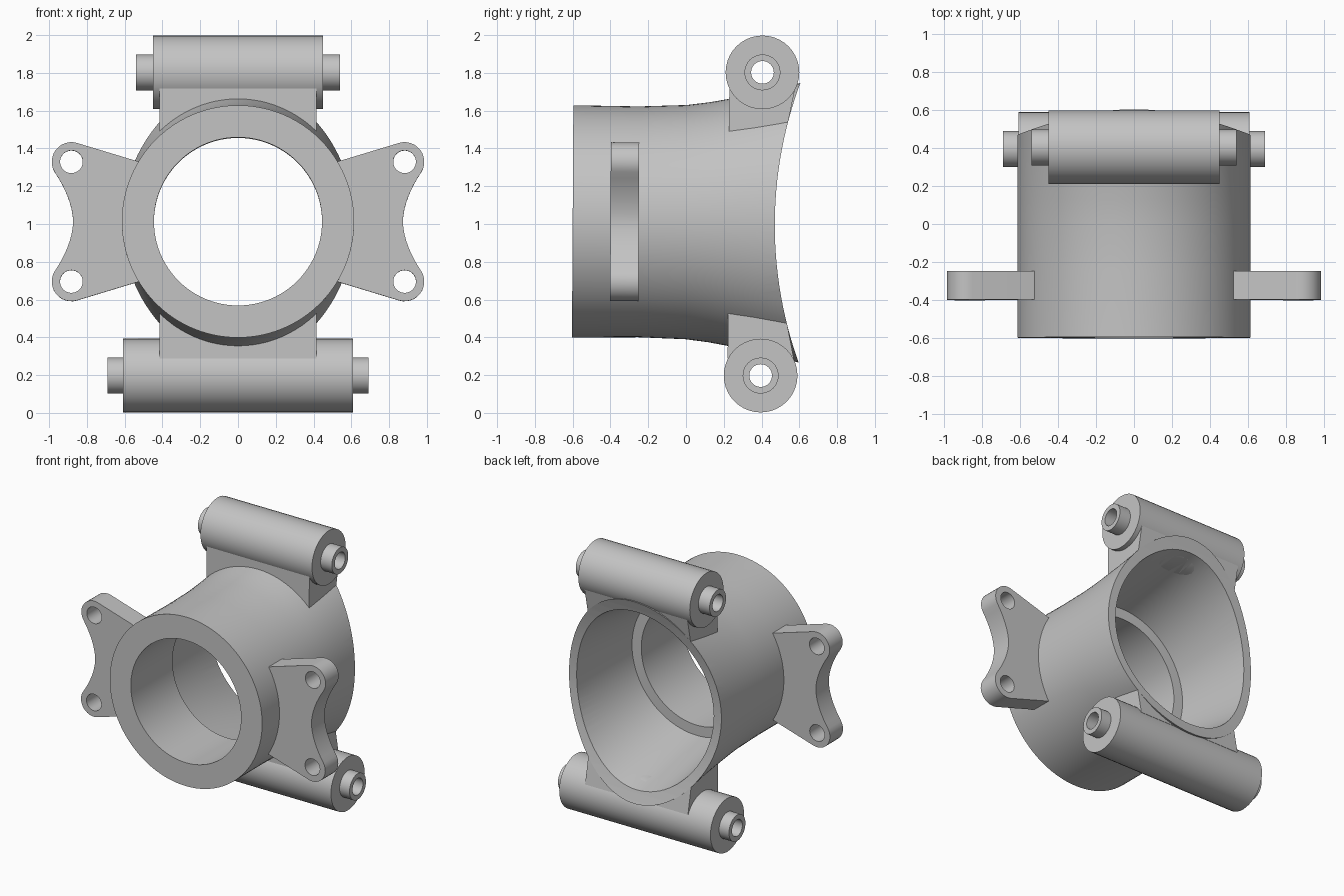
import bpy, bmesh, math
from mathutils import Matrix, Vector

cube = bpy.data.objects.get("Cube")
if cube:
    bpy.data.objects.remove(cube)

MID = 1.01           # height of the bore axis
TILT = 0.006         # the whole casting leans back slightly

grey = bpy.data.materials.new("casting_grey")
grey.use_nodes = True
grey.diffuse_color = (0.55, 0.55, 0.55, 1)
grey.node_tree.nodes["Principled BSDF"].inputs["Base Color"].default_value = grey.diffuse_color


def finish(bm, name):
    bmesh.ops.recalc_face_normals(bm, faces=bm.faces)
    mesh = bpy.data.meshes.new(name)
    bm.to_mesh(mesh)
    bm.free()
    mesh.materials.append(grey)
    obj = bpy.data.objects.new(name, mesh)
    bpy.context.collection.objects.link(obj)
    return obj


def bridge(bm, rings, closed=False):
    """Skin consecutive rings of vertices; cap the ends unless closed."""
    pairs = list(zip(rings, rings[1:]))
    if closed:
        pairs.append((rings[-1], rings[0]))
    for a, b in pairs:
        for i in range(len(a)):
            j = (i + 1) % len(a)
            bm.faces.new((a[i], a[j], b[j], b[i]))
    if not closed:
        bm.faces.new(rings[0])
        bm.faces.new(rings[-1])


def loft(name, sections, n=96):
    """Elliptical sections (y, half width, half height) along the bore axis."""
    bm = bmesh.new()
    angles = [math.tau * i / n for i in range(n)]
    bridge(bm, [[bm.verts.new((rx * math.cos(a), y, MID + rz * math.sin(a)))
                 for a in angles] for y, rx, rz in sections])
    return finish(bm, name)


def prism(name, points, axis, lo, hi):
    """Extrude a profile along x (points are y, z) or along y (points are x, z)."""
    bm = bmesh.new()
    place = (lambda p, d: (d, *p)) if axis == "x" else (lambda p, d: (p[0], d, p[1]))
    bridge(bm, [[bm.verts.new(place(p, d)) for p in points] for d in (lo, hi)])
    return finish(bm, name)


def circle(cx, cz, r, n=32):
    return [(cx + r * math.cos(math.tau * i / n), cz + r * math.sin(math.tau * i / n))
            for i in range(n)]


def cut(obj, tool, operation="DIFFERENCE"):
    mod = obj.modifiers.new("cut", "BOOLEAN")
    mod.operation, mod.solver, mod.object = operation, "EXACT", tool
    graph = bpy.context.evaluated_depsgraph_get()
    mesh = bpy.data.meshes.new_from_object(obj.evaluated_get(graph))
    obj.modifiers.clear()
    obj.data = mesh


def discard(*objs):
    for o in objs:
        bpy.data.objects.remove(o)


# Cutters: stepped bore that flares to the rear, and the curved rear saddle
bore = loft("bore_cutter", [(-0.8, 0.445, 0.445), (-0.12, 0.445, 0.445), (-0.12, 0.52, 0.52),
                            (0.2, 0.538, 0.575), (0.5, 0.555, 0.635), (0.8, 0.57, 0.70)])
saddle = prism("saddle_cutter", circle(2.63, MID, 2.16, 240), "x", -1.5, 1.5)

# Main tube, round at the front and taller at the rear
housing = loft("housing", [(-0.6, 0.615, 0.615), (-0.25, 0.615, 0.611), (0, 0.615, 0.62),
                           (0.12, 0.615, 0.635), (0.22, 0.615, 0.653), (0.36, 0.615, 0.68),
                           (0.5, 0.615, 0.713), (0.75, 0.615, 0.78)])

# Webs joining the tube to the hinge barrels
for s in (1, -1):
    web = prism("web", [(y, MID + s * h) for y, h in
                        ((0.225, 0.2), (0.225, 0.72), (0.575, 0.72), (0.535, 0.52), (0.535, 0.2))],
                "x", -0.415, 0.415)
    cut(housing, web, "UNION")
    discard(web)
cut(housing, bore)
cut(housing, saddle)
parts = [housing]


# Hinge barrels with stepped, drilled ends, turned around an x axis
def barrel(name, z, half, tip, n=40):
    profile = [(-tip, 0.06), (-tip, 0.095), (-half, 0.095), (-half, 0.195),
               (half, 0.195), (half, 0.095), (tip, 0.095), (tip, 0.06)]
    bm = bmesh.new()
    bridge(bm, [[bm.verts.new((x, 0.4 + r * math.cos(math.tau * i / n),
                               z + r * math.sin(math.tau * i / n))) for i in range(n)]
                for x, r in profile], closed=True)
    obj = finish(bm, name)
    cut(obj, bore)
    return obj


parts.append(barrel("top_hinge_barrel", 1.805, 0.45, 0.54))
parts.append(barrel("bottom_hinge_barrel", 0.2, 0.61, 0.69))
discard(bore, saddle)


# Side flanges: two rounded lugs with a scooped outer edge
def flange(name, side):
    half = [(0.5, 0.31)]
    for i in range(13):                     # rounded lug, from the top edge round
        a = math.radians(107 - i * 11.5)
        half.append((0.882 + 0.104 * math.cos(a), 0.317 + 0.104 * math.sin(a)))
    x0, z0 = half[-1]
    for i in range(1, 9):                   # scoop towards the middle
        t = 1 - i / 8
        half.append((0.873 + (x0 - 0.873) * t ** 1.8, z0 * t))
    outline = half + [(x, -z) for x, z in reversed(half[:-1])]
    obj = prism(name, [(side * x, MID + z) for x, z in outline], "y", -0.4, -0.25)
    for s in (1, -1):
        drill = prism("drill", circle(side * 0.882, MID + s * 0.317, 0.06), "y", -0.6, 0)
        cut(obj, drill)
        discard(drill)
    return obj


parts += [flange("left_flange", 1), flange("right_flange", -1)]

# Lean everything and smooth the curved faces
lean = (Matrix.Translation((0, 0, MID)) @ Matrix.Rotation(-TILT, 4, "X")
        @ Matrix.Translation((0, 0, -MID)))
bpy.ops.object.select_all(action="DESELECT")
for o in parts:
    o.data.transform(lean)
    o.select_set(True)
bpy.context.view_layer.objects.active = housing
bpy.ops.object.shade_smooth_by_angle(angle=math.radians(30))
